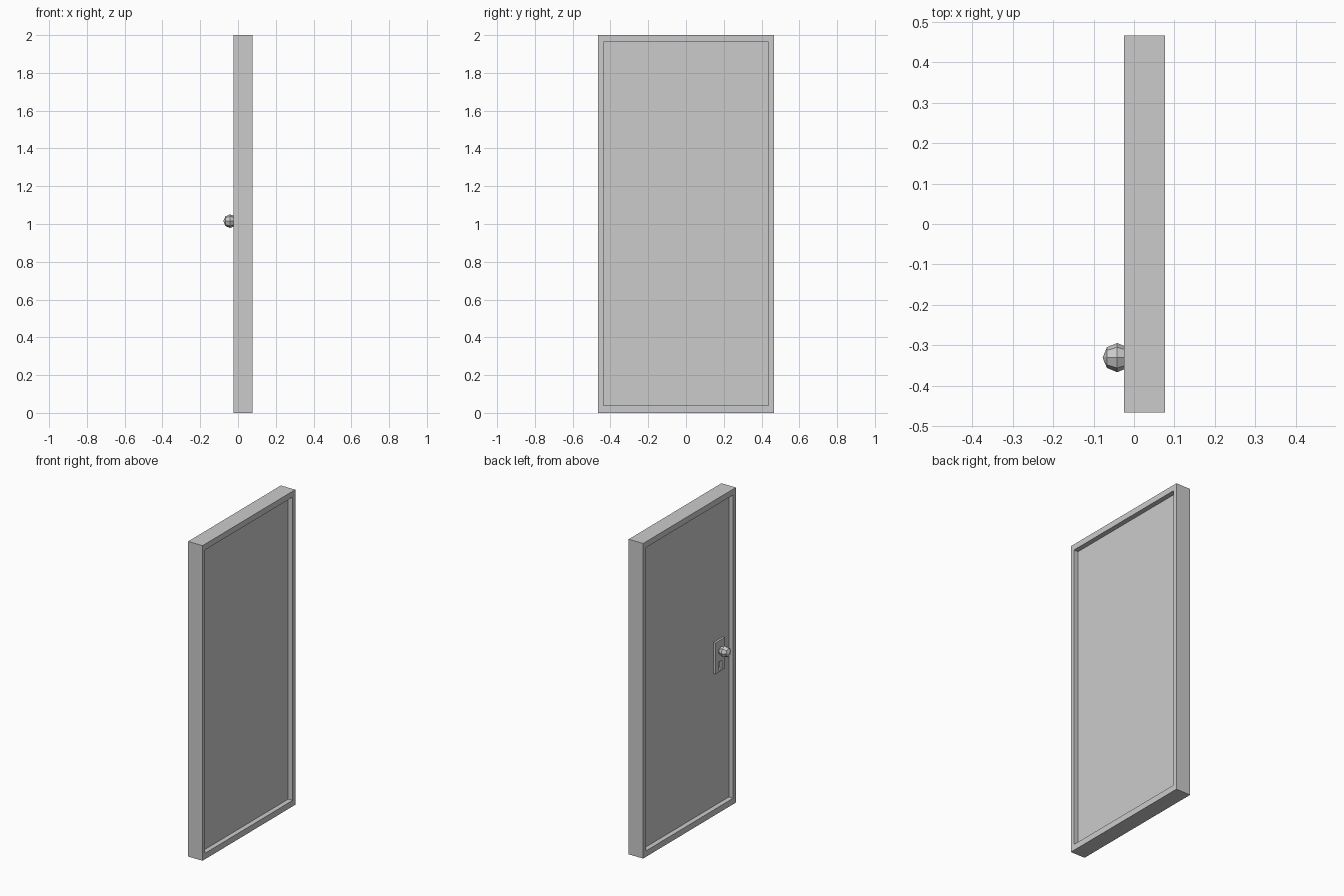
import bpy, bmesh
from math import pi
from mathutils import Matrix

if "Cube" in bpy.data.objects:
    bpy.data.objects.remove(bpy.data.objects["Cube"])


def add_object(name, bm):
    bmesh.ops.recalc_face_normals(bm, faces=bm.faces)
    mesh = bpy.data.meshes.new(name)
    bm.to_mesh(mesh)
    bm.free()
    obj = bpy.data.objects.new(name, mesh)
    bpy.context.collection.objects.link(obj)
    return obj


def box(name, x, y, z):
    bm = bmesh.new()
    bmesh.ops.create_cube(bm, size=1)
    for v in bm.verts:
        v.co = [lo + (hi - lo) * (c + 0.5) for c, (lo, hi) in zip(v.co, (x, y, z))]
    return add_object(name, bm)


def ring(name, x, outer, inner):
    """Rectangular tube along x; outer and inner are (y0, y1, z0, z1)."""
    bm = bmesh.new()

    def loop(px, r):
        y0, y1, z0, z1 = r
        return [bm.verts.new((px, y, z)) for y, z in ((y0, z0), (y1, z0), (y1, z1), (y0, z1))]

    loops = [loop(x[0], outer), loop(x[1], outer), loop(x[1], inner), loop(x[0], inner)]
    for a, b in zip(loops, loops[1:] + loops[:1]):
        for i in range(4):
            j = (i + 1) % 4
            bm.faces.new((a[i], a[j], b[j], b[i]))
    return add_object(name, bm)


ALONG_X = Matrix.Rotation(-pi / 2, 4, 'Y')
KNOB_Y, KNOB_Z = -0.33, 1.015

# Door frame and recessed leaf
opening = (-0.438, 0.438, 0.038, 1.963)
ring("door_frame", (-0.0245, 0.0765), (-0.465, 0.465, 0, 2), opening)
box("door_leaf", (0.006, 0.046), opening[:2], opening[2:])

# Lock plate with a rectangular key slot
plate = (-0.377, -0.283, 0.88, 1.078)
slot = (-0.35, -0.314, 0.893, 0.943)
ring("lock_plate", (-0.008, 0.006), plate, slot)

# Neck between plate and knob
bm = bmesh.new()
bmesh.ops.create_cone(bm, cap_ends=True, segments=8, radius1=0.016, radius2=0.016, depth=0.035,
                      matrix=Matrix.Translation((-0.0155, KNOB_Y, KNOB_Z)) @ ALONG_X)
add_object("knob_neck", bm)

# Eight-sided faceted knob
bm = bmesh.new()
bmesh.ops.create_uvsphere(bm, u_segments=8, v_segments=4, radius=0.036,
                          matrix=Matrix.Translation((-0.0415, KNOB_Y, KNOB_Z)) @ ALONG_X)
add_object("knob", bm)
